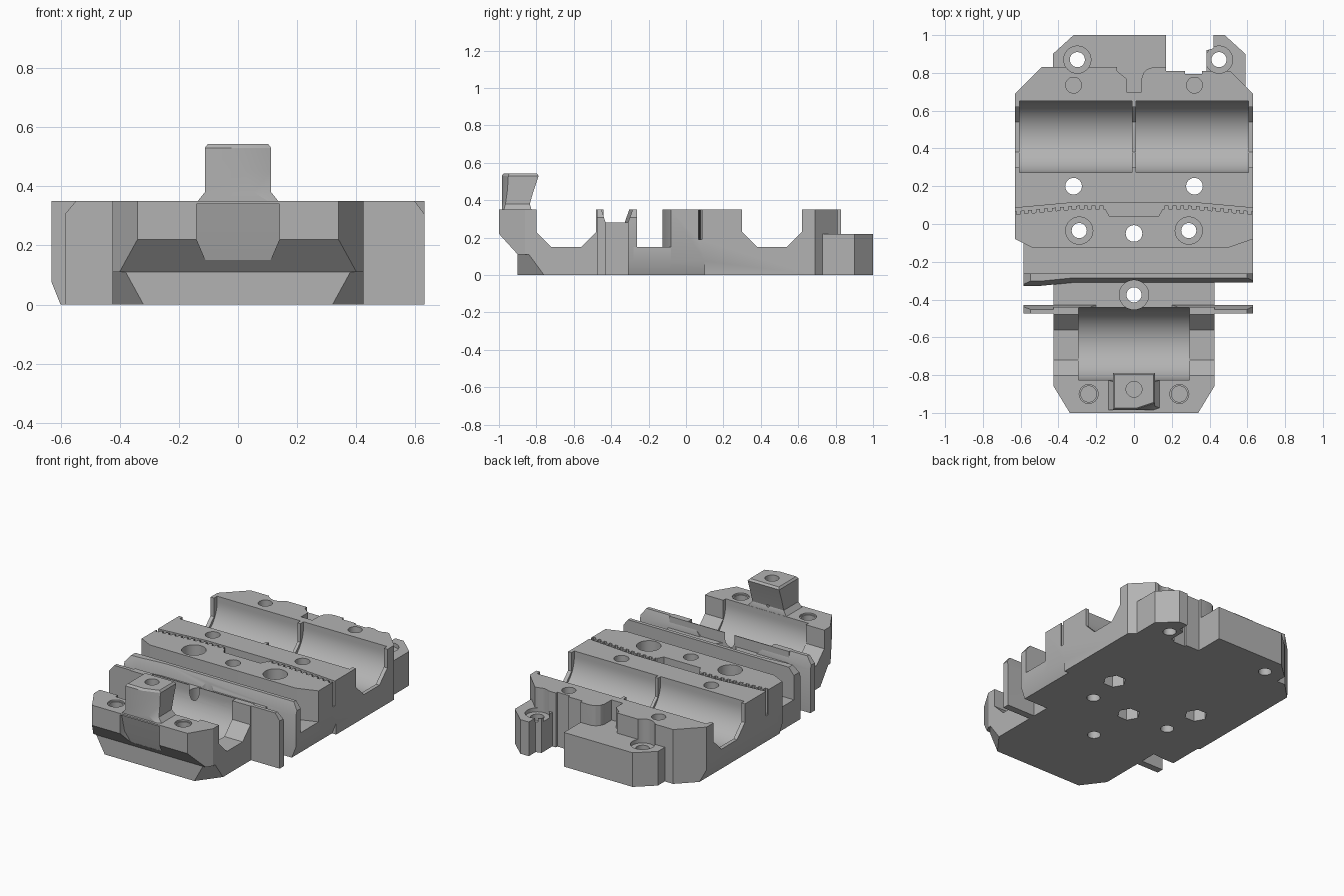
import bpy, bmesh, math

if "Cube" in bpy.data.objects:
    bpy.data.objects.remove(bpy.data.objects["Cube"])

grey = bpy.data.materials.new("plain grey plastic")
grey.use_nodes = True
grey.diffuse_color = (0.45, 0.45, 0.45, 1)
grey.node_tree.nodes["Principled BSDF"].inputs["Base Color"].default_value = grey.diffuse_color
parts = []


def loft(name, rings):
    """Closed solid through a stack of equal-length point rings."""
    bm = bmesh.new()
    rows = [[bm.verts.new(p) for p in ring] for ring in rings]
    n = len(rows[0])
    for low, high in zip(rows, rows[1:]):
        for i in range(n):
            j = (i + 1) % n
            bm.faces.new((low[i], low[j], high[j], high[i]))
    bm.faces.new(rows[0])
    bm.faces.new(rows[-1])
    bmesh.ops.recalc_face_normals(bm, faces=bm.faces)
    mesh = bpy.data.meshes.new(name)
    bm.to_mesh(mesh)
    bm.free()
    obj = bpy.data.objects.new(name, mesh)
    bpy.context.collection.objects.link(obj)
    return obj


def prism(name, pts, a, b, axis="z"):
    """Extrude a 2D outline along an axis from a to b."""
    place = {"x": lambda p, t: (t, p[0], p[1]),
             "y": lambda p, t: (p[0], t, p[1]),
             "z": lambda p, t: (p[0], p[1], t)}[axis]
    return loft(name, [[place(p, t) for p in pts] for t in (a, b)])


def box(name, x0, x1, y0, y1, z0, z1):
    return prism(name, [(x0, y0), (x1, y0), (x1, y1), (x0, y1)], z0, z1)


def rod(u, v, r, a, b, axis="z", n=32):
    turn = [2 * math.pi * i / n for i in range(n)]
    return prism("cutter", [(u + r * math.cos(t), v + r * math.sin(t)) for t in turn], a, b, axis)


def part(obj):
    parts.append(obj)
    return obj


def cut(objs, cutters):
    """Subtract each cutter from each part, then discard the cutters."""
    for obj in objs:
        for c in cutters:
            c.hide_render = True
            mod = obj.modifiers.new("cut", "BOOLEAN")
            mod.operation, mod.solver, mod.object = "DIFFERENCE", "EXACT", c
        bpy.context.view_layer.update()
        deps = bpy.context.evaluated_depsgraph_get()
        mesh = bpy.data.meshes.new_from_object(obj.evaluated_get(deps))
        obj.modifiers.clear()
        obj.data = mesh
    for c in cutters:
        bpy.data.objects.remove(c)


def cradle(y):
    """Angular end profile of a bearing seat."""
    return [(y - .16, .6), (y - .16, .23), (y - .08, .15),
            (y + .08, .15), (y + .16, .23), (y + .16, .6)]


def seat(y, x0, x1, r=.19):
    """Round bearing trough with straight upper walls."""
    turn = [math.pi * (1 + i / 32) for i in range(33)]
    arc = [(y + r * math.cos(t), .315 + r * math.sin(t)) for t in turn]
    return prism("cutter", [(y - r, .6)] + arc + [(y + r, .6)], x0, x1, "x")


def lower_chamfer(s, y1):
    """Wedge that trims the bottom edge of one long side."""
    return prism("cutter", [(s * .7, -.1), (s * .6, -.1), (s * .6, 0), (s * .63, .075),
                            (s * .7, .075)], -.4, y1, "y")


# Solid parts of the rear half
main_block = part(prism("main_block", [
    (-.63, -.08), (-.54, -.125), (.5, -.125), (.63, -.08), (.63, .69), (.51, .81),
    (.36, .81), (.36, .795), (.27, .795), (.27, .81), (.17, .81), (.17, .83),
    (-.49, .83), (-.63, .69)], 0, .35))
belt_floor = part(box("belt_floor", -.585, .63, -.28, -.06, 0, .15))
rear_ledge = part(prism("rear_ledge", [
    (-.43, .7), (-.43, .9), (-.32, 1), (.17, 1), (.17, .7)], 0, .22))
rear_lug = part(prism("rear_lug", [
    (.385, .7), (.385, .92), (.42, .93), (.42, 1), (.48, 1), (.59, .9), (.59, .7)], 0, .22))

# Rear bearing seats, with end lips and a thin middle rib
rear_cuts = [prism("cutter", cradle(.46), -1, 1, "x"),
             seat(.462, -.605, -.01), seat(.462, .01, .605)]


# Toothed belt slot, bowed towards the ends, and its open middle pocket
def bow(x):
    return .03 * min(1, max(0, (.63 - x) / .33))


for side in (-1, 1):
    edge = []
    for i in range(13):
        for dx, y in ((0, .05), (.021, .05), (.021, .067), (.042, .067)):
            x = .14 + i * .042 + dx
            edge.append((side * x, y + bow(x)))
    back = [(side * x, .085 + bow(x)) for x in (.75, .63, .3, .14)]
    rear_cuts.append(prism("cutter", edge + back, .19, .5))
rear_cuts.append(prism("cutter", [(-.17, .115), (-.13, .04), (.13, .04), (.17, .115)], .19, .5))

# Keyed notch in the rear edge and the lower side chamfers
rear_cuts.append(prism("cutter", [
    (-.09, .9), (-.09, .81), (-.04, .77), (-.04, .7), (.04, .7), (.04, .77),
    (.05, .8), (.07, .82), (.1, .83), (.17, .83), (.17, .9)], .22, .5))
rear_cuts += [lower_chamfer(-1, .9), lower_chamfer(1, .1)]

# Screw bores, zip-tie holes and nut traps
for x, y in ((-.32, .2), (.32, .2), (0, -.05)):
    rear_cuts += [rod(x, y, .044, -.1, .5), rod(x, y, .07, -.1, .1, n=6)]
for s in (-1, 1):
    rear_cuts += [rod(s * .29, -.035, .04, -.1, .5), rod(s * .29, -.035, .072, .22, .5),
                  rod(s * .32, .735, .042, .23, .5)]
cut([main_block], rear_cuts)
lug_cuts = []
for x in (-.3, .45):
    lug_cuts += [rod(x, .87, .04, -.1, .5), rod(x, .87, .072, .195, .5)]
cut([main_block, rear_ledge, rear_lug], lug_cuts)
cut([belt_floor], [rod(0, -.05, .044, -.1, .5), rod(0, -.05, .07, -.1, .1, n=6)]
    + [rod(s * .29, -.035, .04, -.1, .5) for s in (-1, 1)])

# Belt guide walls: the rear one steps forward at the right end
belt_wall = part(loft("belt_wall", [
    [(x, -.31 + d, 0), (x, -.262, 0), (x, -.262, .35), (x, -.285 + d, .35), (x, -.31 + d, .28)]
    for x, d in ((-.585, -.018), (-.5, -.018), (-.32, 0), (.63, 0))]))
belt_plate = part(prism("belt_plate", [
    (-.475, 0), (-.43, 0), (-.43, .28), (-.452, .35), (-.475, .35)], -.585, .63, "x"))
cut([belt_plate, belt_wall],
    [prism("cutter", [(.59, .36), (.635, .30), (.7, .30), (.7, .36)], -.6, -.2, "y"),
     prism("cutter", [(-.54, .36), (-.59, .30), (-.7, .30), (-.7, .36)], -.6, -.2, "y")])
cut([belt_floor, belt_wall], [lower_chamfer(1, .1)])

# Front body with undercut nose and a shallow recess below the tower
front_body = part(prism("front_body", [
    (-.425, -.27), (-.425, -.86), (-.34, -1), (.34, -1), (.425, -.86), (.425, -.27)], 0, .35))
nose_cuts = [
    prism("cutter", [(-1.2, -.1), (-.9, -.1), (-.9, .11), (-1, .22), (-1.2, .22)], -1, 1, "x"),
    loft("cutter", [[(-w, -1.2, z), (w, -1.2, z), (w, y, z), (-w, y, z)]
                    for w, y, z in ((.11, -.935, .15), (.14, -.955, .22), (.14, -.985, .34))]),
    box("cutter", -1, 1, -.44, -.2, .28, .6)]
for s in (-1, 1):
    nose_cuts += [rod(s * .24, -.9, .042, .24, .5), rod(s * .24, -.9, .05, .34, .5),
                  loft("cutter", [[(s * (.2675 + d), -.97, z), (s * (.4775 + d), -.69, z),
                                   (s * (.7 + d), -.97, z)]
                                  for d, z in ((-.0065, -.011), (.06, .11))])]
cut([front_body], nose_cuts)

# Front bearing seat, the gap between the belt plates and the sunk centre screw
cut([front_body, belt_plate], [seat(-.635, -.295, .295)])
cut([belt_plate], [prism("cutter", [(-.29, .36), (-.2, .28), (.2, .28), (.29, .36)],
                         -.5, -.4, "y")])
cut([front_body], [prism("cutter", cradle(-.64), -1, 1, "x")])
cut([front_body, belt_plate, belt_wall],
    [rod(0, -.375, .078, .2, .6), rod(0, -.375, .04, -.1, .5)])


# Front tower, flared at its foot
def ring(w, y0, y1, z, c):
    return [(-w, y0, z), (w - 3 * c, y0, z), (w, y0 + c, z), (w, y1, z), (-w, y1, z)]


front_tower = part(loft("front_tower", [
    ring(.13, -.955, -.83, .31, .01), ring(.14, -.985, -.825, .345, .01),
    ring(.112, -.985, -.835, .38, .02), ring(.112, -.985, -.815, .45, .03),
    ring(.112, -.985, -.788, .53, .035), ring(.102, -.975, -.798, .543, .03)]))
cut([front_tower, front_body], [rod(0, -.875, .042, .15, .7)])

# Shared colour and sharp-edged smooth shading
bpy.ops.object.select_all(action="DESELECT")
for obj in parts:
    obj.data.materials.clear()
    obj.data.materials.append(grey)
    for poly in obj.data.polygons:
        poly.material_index = 0
    obj.select_set(True)
bpy.context.view_layer.objects.active = main_block
bpy.ops.object.shade_smooth_by_angle(angle=math.radians(25))
